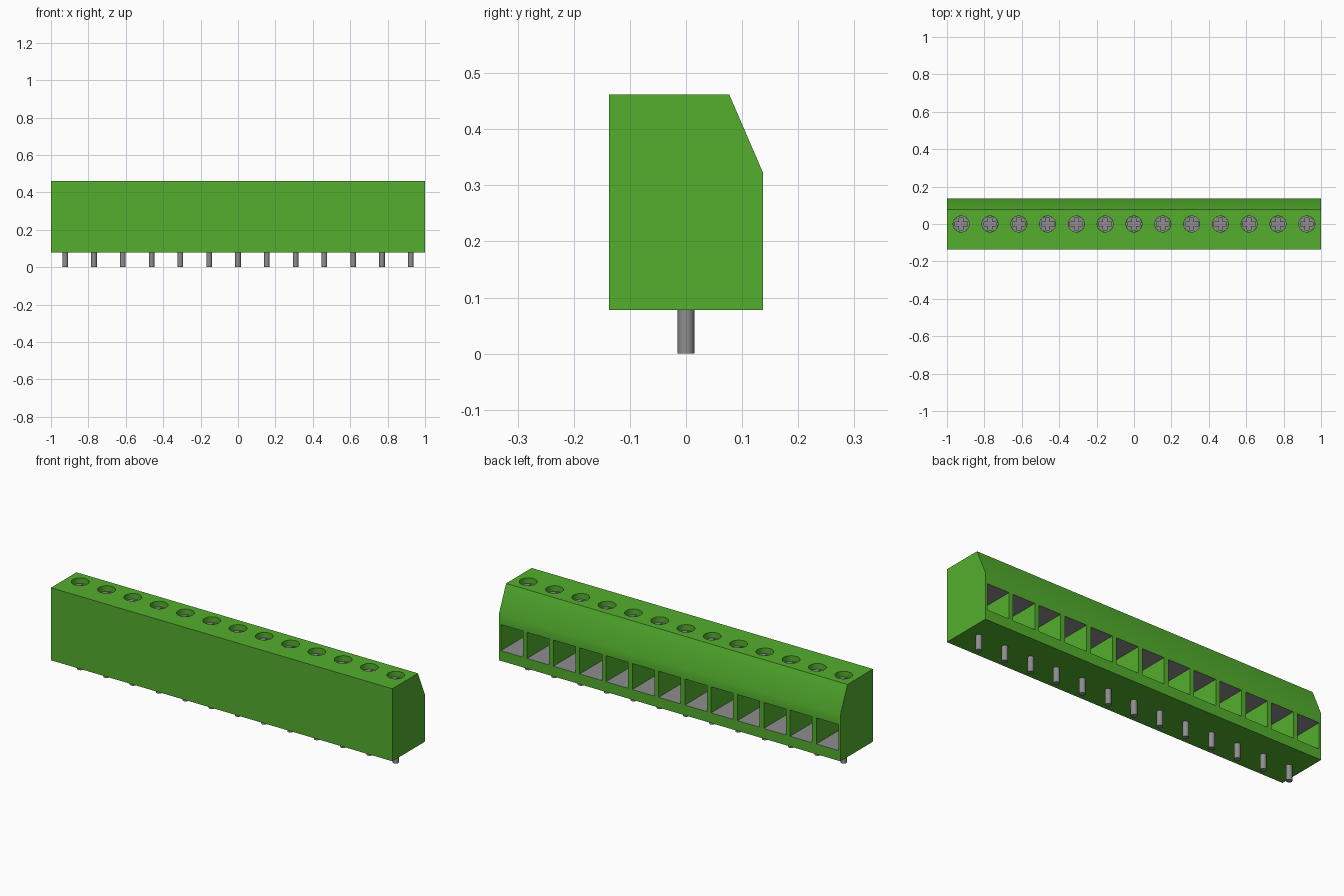
import bpy, bmesh, math
from mathutils import Matrix, Vector

cube = bpy.data.objects.get("Cube")
if cube:
    bpy.data.objects.remove(cube, do_unlink=True)

POLES, PITCH = 13, 0.154
XS = [(i - (POLES - 1) / 2) * PITCH for i in range(POLES)]
BOTTOM, TOP = 0.078, 0.462


def material(name, rgb, rough):
    m = bpy.data.materials.new(name)
    m.use_nodes = True
    m.diffuse_color = (*rgb, 1)
    bsdf = m.node_tree.nodes["Principled BSDF"]
    bsdf.inputs["Base Color"].default_value = (*rgb, 1)
    bsdf.inputs["Roughness"].default_value = rough
    return m


green = material("green plastic", (0.088, 0.43, 0.027), 0.5)
grey = material("grey metal", (0.27, 0.27, 0.27), 0.4)


def make_object(name, bm, *mats):
    bmesh.ops.recalc_face_normals(bm, faces=bm.faces)
    mesh = bpy.data.meshes.new(name)
    bm.to_mesh(mesh)
    bm.free()
    for m in mats:
        mesh.materials.append(m)
    ob = bpy.data.objects.new(name, mesh)
    bpy.context.collection.objects.link(ob)
    return ob


def add_prism(bm, points, offset):
    """Extrude a closed outline along an offset vector."""
    face = bm.faces.new([bm.verts.new(p) for p in points])
    out = bmesh.ops.extrude_face_region(bm, geom=[face])
    verts = [v for v in out["geom"] if isinstance(v, bmesh.types.BMVert)]
    bmesh.ops.translate(bm, verts=verts, vec=Vector(offset))


def add_cylinder(bm, x, radius, z0, z1, segments=32):
    bmesh.ops.create_cone(bm, cap_ends=True, segments=segments,
                          radius1=radius, radius2=radius, depth=z1 - z0,
                          matrix=Matrix.Translation((x, 0, (z0 + z1) / 2)))


def activate(ob):
    bpy.ops.object.select_all(action='DESELECT')
    ob.select_set(True)
    bpy.context.view_layer.objects.active = ob


def cut(ob, cutter):
    """Subtract the cutter, then discard it."""
    mod = ob.modifiers.new("cut", 'BOOLEAN')
    mod.operation, mod.solver, mod.object = 'DIFFERENCE', 'EXACT', cutter
    activate(ob)
    bpy.ops.object.modifier_apply(modifier=mod.name)
    bpy.data.objects.remove(cutter, do_unlink=True)


def smooth(ob):
    activate(ob)
    bpy.ops.object.shade_smooth_by_angle(angle=math.radians(30))


# Housing: side profile extruded along x
profile = [(-0.137, BOTTOM), (0.137, BOTTOM), (0.137, 0.323),
           (0.077, TOP), (-0.137, TOP)]
bm = bmesh.new()
add_prism(bm, [(-1, y, z) for y, z in profile], (2, 0, 0))
housing = make_object("housing", bm, green, grey)

# Wire entry pockets in the back and screw wells in the top
W, Z0, Z1, INNER = 0.0645, 0.132, 0.27, -0.08
bm = bmesh.new()
for x in XS:
    add_prism(bm, [(x - W, INNER, Z0), (x + W, INNER, Z0),
                   (x + W, INNER, Z1), (x - W, INNER, Z1)], (0, 0.3, 0))
    add_cylinder(bm, x, 0.043, 0.40, 0.50)
cutter = make_object("pocket_cutter", bm, green)
cutter.hide_render = True
cut(housing, cutter)

# Metal floor, ceiling and rear of each pocket
for p in housing.data.polygons:
    c, n = p.center, p.normal
    inside = Z0 - 0.01 < c.z < Z1 + 0.01 and abs(c.x) < 0.99 and c.y > -0.1
    p.material_index = int(inside and abs(n.x) < 0.5
                           and (abs(n.z) > 0.9 or c.y < 0))
smooth(housing)

# Cross-slotted screw, repeated in every well
bm = bmesh.new()
add_cylinder(bm, 0, 0.0425, 0.395, 0.432)
screw = make_object("screw_1", bm, grey)
a, b = 0.033, 0.011
quarter = [(a, -b), (a, b), (b, b)]
cross = []
for k in range(4):
    rot = Matrix.Rotation(k * math.pi / 2, 3, 'Z')
    cross += [rot @ Vector((x, y, 0.417)) for x, y in quarter]
bm = bmesh.new()
add_prism(bm, cross, (0, 0, 0.05))
cut(screw, make_object("slot_cutter", bm, grey))
smooth(screw)

# Solder pin, repeated under every pole
bm = bmesh.new()
add_cylinder(bm, 0, 0.015, 0, BOTTOM + 0.01, 24)
pin = make_object("pin_1", bm, grey)
smooth(pin)

for name, first in (("screw", screw), ("pin", pin)):
    first.location.x = XS[0]
    for i, x in enumerate(XS[1:], 2):
        ob = bpy.data.objects.new(f"{name}_{i}", first.data)
        ob.location.x = x
        bpy.context.collection.objects.link(ob)
